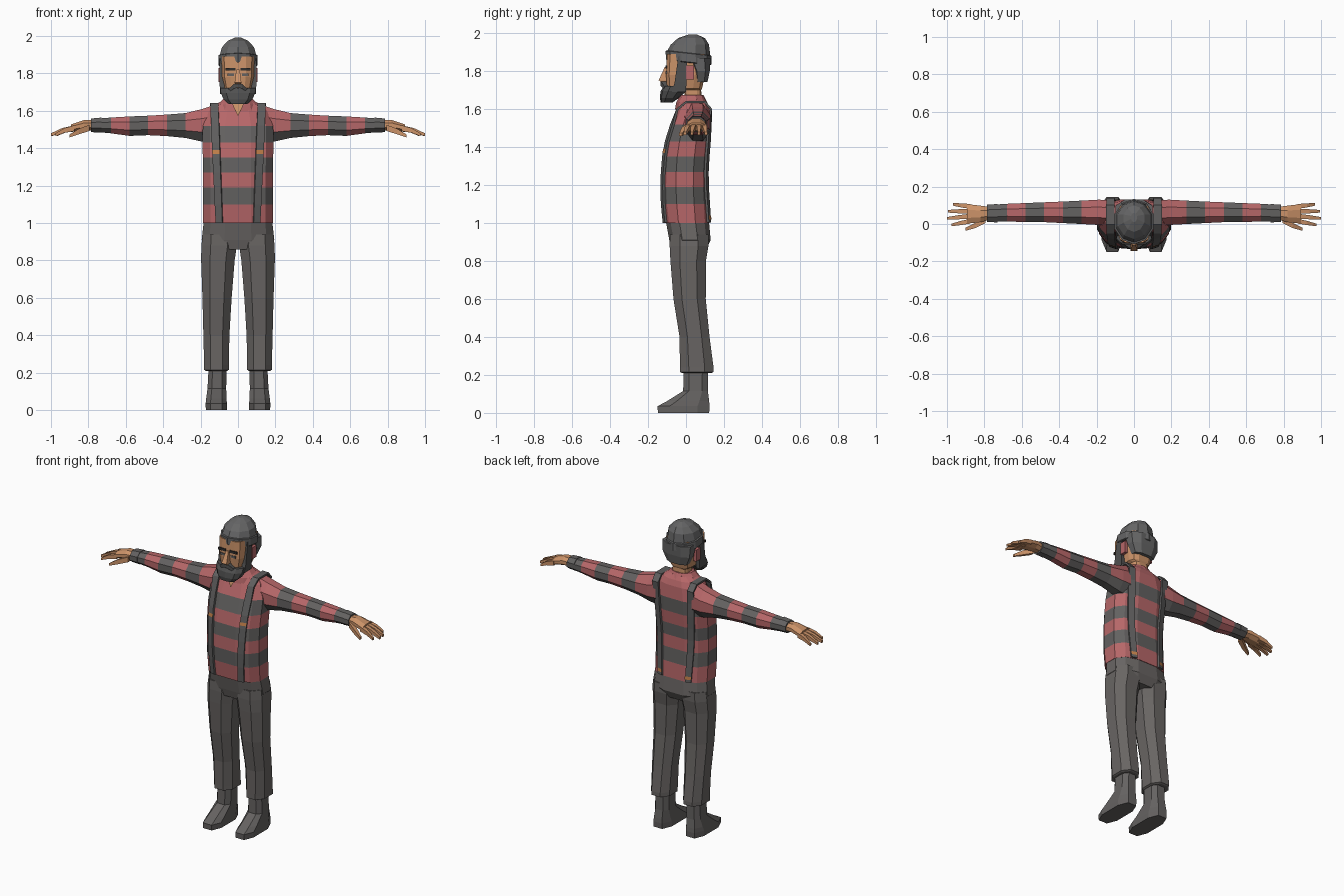
import bpy, bmesh, math
from mathutils import Vector
from mathutils.bvhtree import BVHTree

if "Cube" in bpy.data.objects:
    bpy.data.objects.remove(bpy.data.objects["Cube"])


def material(name, r, g, b):
    m = bpy.data.materials.new(name)
    m.diffuse_color = (r, g, b, 1)
    m.use_nodes = True
    m.node_tree.nodes["Principled BSDF"].inputs["Base Color"].default_value = m.diffuse_color
    return m


RED = material("shirt red", 0.47, 0.135, 0.14)
GREY = material("shirt grey", 0.125, 0.12, 0.118)
PANTS = material("trouser grey", 0.14, 0.13, 0.125)
BOOT = material("boot grey", 0.13, 0.123, 0.12)
CAP = material("cap grey", 0.13, 0.13, 0.132)
HAIR = material("beard charcoal", 0.08, 0.08, 0.08)
STRAP = material("strap grey", 0.115, 0.113, 0.113)
SKIN = material("skin", 0.60, 0.29, 0.14)
BRASS = material("buckle orange", 0.55, 0.22, 0.07)
DARK = material("brow dark", 0.03, 0.028, 0.027)


def finish(name, bm, mats, rule=None, mirror=False):
    bmesh.ops.recalc_face_normals(bm, faces=bm.faces)
    if rule:
        for f in bm.faces:
            f.material_index = rule(f.calc_center_median())
    me = bpy.data.meshes.new(name)
    bm.to_mesh(me)
    bm.free()
    ob = bpy.data.objects.new(name, me)
    bpy.context.collection.objects.link(ob)
    for m in mats:
        me.materials.append(m)
    if mirror:
        ob.modifiers.new("mirror", "MIRROR").use_mirror_merge = False
    return ob


def section(n, power):
    # rounded n-sided section scaled to fill -1..1
    pts = []
    for i in range(n):
        a = 2 * math.pi * (i + 0.5) / n
        c, s = math.cos(a), math.sin(a)
        pts.append((math.copysign(abs(c) ** power, c), math.copysign(abs(s) ** power, s)))
    mu = max(p[0] for p in pts)
    mv = max(p[1] for p in pts)
    return [(u / mu, v / mv) for u, v in pts]


def loft(name, rings, mats, n=8, power=1.0, axis="z", rule=None, mirror=False, warp=None):
    # rings: (position, low u, high u, low v, high v)
    bm = bmesh.new()
    loops = []
    for p, u0, u1, v0, v1 in rings:
        loop = []
        for u, v in section(n, power):
            a = (u0 + u1) / 2 + u * (u1 - u0) / 2
            b = (v0 + v1) / 2 + v * (v1 - v0) / 2
            co = Vector((a, b, p) if axis == "z" else (p, a, b))
            loop.append(bm.verts.new(warp(co) if warp else co))
        loops.append(loop)
    for A, B in zip(loops, loops[1:]):
        for i in range(n):
            j = (i + 1) % n
            bm.faces.new((A[i], A[j], B[j], B[i]))
    bm.faces.new(loops[0])
    bm.faces.new(loops[-1])
    return finish(name, bm, mats, rule, mirror)


def sym(rows):
    # rows (z, half width, front y, back y) to centred rings
    return [(z, -w, w, a, b) for z, w, a, b in rows]


def box(name, x0, x1, y0, y1, z0, z1, mat, mirror=True):
    return loft(name, [(z0, x0, x1, y0, y1), (z1, x0, x1, y0, y1)], [mat], n=4, mirror=mirror)


# striped shirt body
BANDS = [1.10, 1.19, 1.27, 1.35, 1.43, 1.52]


def shirt_rule(c):
    return sum(c.z > b for b in BANDS) % 2


torso = loft("shirt_body", sym([
    (1.00, .186, -.115, .125), (1.10, .187, -.126, .12), (1.19, .187, -.13, .115),
    (1.27, .187, -.128, .115), (1.35, .188, -.122, .12), (1.43, .19, -.108, .127),
    (1.52, .188, -.08, .132), (1.60, .155, -.045, .125), (1.635, .12, -.03, .112),
    (1.66, .07, -.02, .095)]), [RED, GREY], n=12, power=.75, rule=shirt_rule)


# striped sleeves with cuffs
def sleeve_rule(c):
    if c.x < .28:
        return int(c.z < 1.51)
    return int((c.x - .18) / .1) % 2


loft("sleeve", [
    (.13, -.01, .128, 1.43, 1.63), (.19, -.005, .13, 1.435, 1.61), (.28, 0, .125, 1.455, 1.588),
    (.38, .005, .12, 1.465, 1.58), (.48, .01, .116, 1.47, 1.574), (.58, .01, .112, 1.466, 1.57),
    (.68, .014, .108, 1.48, 1.564), (.77, .012, .102, 1.488, 1.557)],
    [RED, GREY], axis="x", rule=sleeve_rule, mirror=True)
loft("cuff", [(.73, .009, .107, 1.484, 1.564), (.785, .01, .103, 1.486, 1.559)],
     [GREY], axis="x", mirror=True)

# hands
loft("palm", [(.76, .025, .09, 1.493, 1.548), (.82, .01, .098, 1.497, 1.552),
              (.892, .002, .106, 1.487, 1.528)], [SKIN], axis="x", mirror=True)
for name, y0, y1, tip in (("index_finger", .015, -.005, .975), ("middle_finger", .042, .03, 1.0),
                          ("ring_finger", .068, .068, .995), ("little_finger", .094, .105, .968)):
    mid, ym = (.88 + tip) / 2, (y0 + y1) / 2
    loft(name, [(.875, y0 - .013, y0 + .013, 1.492, 1.522),
                (mid, ym - .011, ym + .011, 1.483, 1.508),
                (tip, y1 - .007, y1 + .007, 1.465, 1.48)], [SKIN], n=4, axis="x", mirror=True)
loft("thumb", [(.795, .005, .04, 1.492, 1.525), (.85, -.022, .005, 1.475, 1.505),
               (.90, -.036, -.02, 1.458, 1.474)], [SKIN], n=4, axis="x", mirror=True)

# trousers
loft("trouser_hips", sym([(.86, .16, -.075, .105), (.91, .194, -.088, .13),
                          (1.02, .182, -.108, .12)]), [PANTS], n=12, power=.75)
loft("trouser_leg", [
    (.21, .058, .172, -.022, .135), (.215, .049, .181, -.032, .145), (.24, .049, .181, -.032, .145),
    (.40, .046, .185, -.034, .124), (.60, .034, .19, -.066, .104), (.80, .018, .197, -.082, .105),
    (.88, .006, .196, -.086, .118), (.94, .02, .188, -.085, .118)],
    [PANTS], power=.85, mirror=True)

# boots
loft("boot", [
    (0, .06, .172, -.148, .122), (.035, .059, .173, -.15, .124), (.062, .062, .17, -.10, .122),
    (.115, .063, .163, -.015, .115), (.23, .062, .157, -.012, .115)],
    [BOOT], power=.7, mirror=True)

# head and neck
loft("head", sym([
    (1.58, .055, 0, .085), (1.70, .052, -.01, .08), (1.71, .07, -.10, .085),
    (1.78, .085, -.105, .10), (1.89, .088, -.10, .11)]), [SKIN], n=12, power=.55)
loft("nose", sym([(1.735, .014, -.122, -.09), (1.752, .018, -.144, -.09),
                  (1.822, .009, -.112, -.09)]), [SKIN], n=4)
box("eye", .021, .055, -.107, -.099, 1.785, 1.799, GREY)
box("eyebrow", .014, .066, -.109, -.1, 1.815, 1.83, DARK)
box("ear", .085, .104, 0, .042, 1.755, 1.83, RED)

# beard, moustache, sideburns and back hair
loft("beard", sym([(1.636, .05, -.133, -.07), (1.66, .076, -.138, -.035),
                   (1.695, .092, -.134, 0), (1.722, .094, -.115, 0)]), [HAIR], n=10, power=.8)
loft("moustache", [(.0, -.135, -.10, 1.725, 1.75), (.022, -.13, -.10, 1.718, 1.744),
                   (.05, -.112, -.09, 1.70, 1.718)], [HAIR], n=4, axis="x", mirror=True)
loft("sideburn", [(1.69, .07, .096, -.075, 0), (1.74, .073, .098, -.06, .002),
                  (1.88, .075, .098, -.04, .005)], [HAIR], n=4, mirror=True)
loft("back_hair", sym([(1.742, .07, .045, .113), (1.80, .096, .035, .125),
                       (1.87, .1, .0, .13)]), [CAP], n=8, power=.8)


# knitted cap with folded brim, dipping to the back
def cap_tilt(co):
    if co.z < 1.91:
        co.z -= .11 * co.y
    return co


loft("cap", sym([
    (1.846, .1, -.098, .128), (1.85, .105, -.105, .135), (1.895, .105, -.108, .135),
    (1.898, .097, -.098, .128), (1.94, .086, -.08, .121), (1.974, .055, -.042, .1),
    (1.992, .016, .01, .06)]), [CAP], n=10, warp=cap_tilt)

# collar and open neck
loft("collar", sym([(1.598, .115, -.058, .12), (1.635, .105, -.052, .112),
                    (1.675, .068, -.03, .092)]), [RED], n=10)
bm = bmesh.new()
bm.faces.new([bm.verts.new(p) for p in ((0, -.078, 1.572), (.04, -.056, 1.655), (-.04, -.056, 1.655))])
finish("open_neck", bm, [SKIN])

# suspenders laid over the shirt
tree = BVHTree.FromPolygons([v.co for v in torso.data.vertices],
                            [list(p.vertices) for p in torso.data.polygons])


def on_shirt(x, z, side):
    hit = tree.ray_cast(Vector((x, side, z)), Vector((0, -side, 0)))[0]
    return Vector((x, hit.y + side * .006, z))


def strap_x(z):
    c, w = .10 + .042 * (z - 1), .018 + .006 * (z - 1)
    return c - w, c + w


heights = [1.002, 1.10, 1.19, 1.27, 1.35, 1.43, 1.52]
rows = [[on_shirt(x, z, -1) for x in strap_x(z)] for z in heights]
for y, z in ((-.045, 1.60), (0, 1.637), (.10, 1.637), (.132, 1.60)):
    rows.append([Vector((x, y, z)) for x in strap_x(z)])
rows += [[on_shirt(x, z, 1) for x in strap_x(z)] for z in reversed(heights)]
bm = bmesh.new()
verts = [[bm.verts.new(p) for p in r] for r in rows]
for a, b in zip(verts, verts[1:]):
    bm.faces.new((a[0], a[1], b[1], b[0]))
strap = finish("suspender", bm, [STRAP], mirror=True)
solid = strap.modifiers.new("thickness", "SOLIDIFY")
solid.thickness, solid.offset = .012, 0

# buckles
for name, z, side in (("front_buckle", 1.38, -1), ("back_buckle", 1.03, 1)):
    x0, x1 = strap_x(z)
    bm = bmesh.new()
    quad = [on_shirt(x, h, side) + Vector((0, side * .008, 0))
            for x, h in ((x0, z - .01), (x1, z - .01), (x1, z + .01), (x0, z + .01))]
    bm.faces.new([bm.verts.new(p) for p in quad])
    finish(name, bm, [BRASS], mirror=True)
